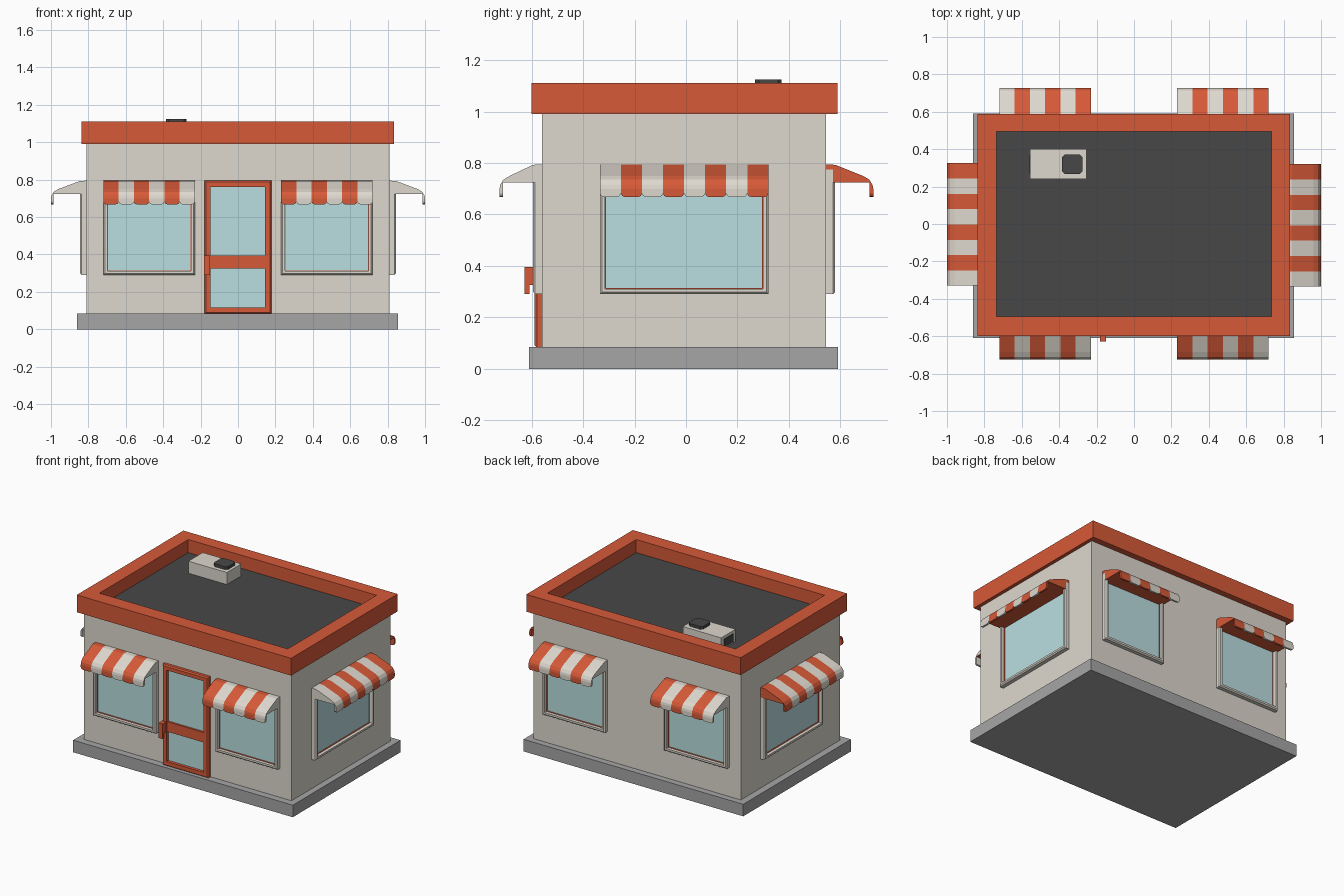
import bpy, bmesh, math
from mathutils import Matrix, Vector

cube = bpy.data.objects.get("Cube")
if cube:
    bpy.data.objects.remove(cube, do_unlink=True)


def material(name, rgb):
    """Flat material from an sRGB colour."""
    linear = [c / 12.92 if c < 0.04 else ((c + 0.055) / 1.055) ** 2.4 for c in rgb]
    mat = bpy.data.materials.new(name)
    mat.use_nodes = True
    mat.diffuse_color = (*linear, 1)
    bsdf = mat.node_tree.nodes["Principled BSDF"]
    bsdf.inputs["Base Color"].default_value = (*linear, 1)
    bsdf.inputs["Roughness"].default_value = 0.9
    return mat


CREAM, RED, GLASS, DARK, GREY = range(5)
MATERIALS = [
    material("cream plaster", (0.87, 0.85, 0.81)),
    material("brick red", (0.84, 0.35, 0.22)),
    material("pale blue glass", (0.73, 0.87, 0.88)),
    material("charcoal", (0.28, 0.28, 0.28)),
    material("concrete grey", (0.65, 0.65, 0.65)),
]


class Part:
    """Collects solids into one named object."""

    def __init__(self, name, matrix=Matrix()):
        self.name, self.matrix, self.bm = name, matrix, bmesh.new()

    def loft(self, loops, mat, closed=False):
        """Skin successive vertex loops; cap the ends unless closed."""
        rows = [[self.bm.verts.new(p) for p in loop] for loop in loops]
        n = len(rows[0])
        faces = []
        pairs = list(zip(rows, rows[1:]))
        if closed:
            pairs.append((rows[-1], rows[0]))
        else:
            faces += [self.bm.faces.new(rows[0]), self.bm.faces.new(rows[-1])]
        for a, b in pairs:
            for i in range(n):
                j = (i + 1) % n
                faces.append(self.bm.faces.new((a[i], a[j], b[j], b[i])))
        bmesh.ops.recalc_face_normals(self.bm, faces=faces)
        for f in faces:
            f.material_index = mat
        return faces

    def box(self, x, y, z, mat):
        return self.loft([[(x[0], y[0], h), (x[1], y[0], h), (x[1], y[1], h), (x[0], y[1], h)]
                          for h in z], mat)

    def frame(self, x, z, border, near, far, mat, bevel=0.008):
        """Rectangular frame in the facade plane, from depth near to far."""
        def loop(inset, d):
            x0, x1, z0, z1 = x[0] + inset, x[1] - inset, z[0] + inset, z[1] - inset
            return [(x0, -d, z0), (x1, -d, z0), (x1, -d, z1), (x0, -d, z1)]
        return self.loft([loop(0, near), loop(0, far - bevel), loop(bevel, far),
                          loop(border, far), loop(border, near)], mat, closed=True)

    def finish(self):
        mesh = bpy.data.meshes.new(self.name)
        self.bm.transform(self.matrix)
        self.bm.to_mesh(mesh)
        self.bm.free()
        for mat in MATERIALS:
            mesh.materials.append(mat)
        obj = bpy.data.objects.new(self.name, mesh)
        bpy.context.collection.objects.link(obj)


def block(name, x, y, z, mat):
    part = Part(name)
    part.box(x, y, z, mat)
    part.finish()


# Building shell
block("foundation", (-0.86, 0.855), (-0.61, 0.59), (0, 0.085), GREY)
block("walls", (-0.81, 0.81), (-0.56, 0.545), (0.085, 1.0), CREAM)
block("roof_deck", (-0.75, 0.75), (-0.51, 0.51), (0.995, 1.02), DARK)

parapet = Part("parapet")


def parapet_loop(x0, x1, y0, y1, z):
    return [(x0, y0, z), (x1, y0, z), (x1, y1, z), (x0, y1, z)]


OUTER, INNER = (-0.838, 0.835, -0.6, 0.588), (-0.735, 0.735, -0.495, 0.495)
parapet.loft([parapet_loop(*r, z) for r, z in
              ((OUTER, 0.99), (OUTER, 1.112), (INNER, 1.112), (INNER, 0.99))], RED, closed=True)
parapet.finish()

# Rooftop air conditioner
unit = Part("air_conditioner")
unit.box((-0.555, -0.255), (0.24, 0.4), (1.02, 1.105), CREAM)
unit.box((-0.56, -0.554), (0.27, 0.37), (1.03, 1.085), DARK)
unit.finish()
fan = Part("air_conditioner_fan")
fan.box((-0.385, -0.275), (0.268, 0.372), (1.1, 1.125), DARK)
bmesh.ops.bevel(fan.bm, geom=[e for e in fan.bm.edges
                              if abs(e.verts[0].co.z - e.verts[1].co.z) > 0.01],
                offset=0.015, segments=1, affect='EDGES')
for f in fan.bm.faces:
    f.material_index = DARK
fan.finish()


def window(name, matrix, u, wall):
    """Framed pane with a thin red lining."""
    part = Part(name, matrix)
    z = (0.29, 0.775)
    part.frame(u, z, 0.021, wall - 0.01, wall + 0.034, CREAM)
    part.frame((u[0] + 0.015, u[1] - 0.015), (z[0] + 0.015, z[1] - 0.015), 0.009,
               wall - 0.01, wall + 0.012, RED, 0.001)
    part.box((u[0] + 0.015, u[1] - 0.015), (-wall - 0.005, -wall + 0.01),
             (z[0] + 0.015, z[1] - 0.015), GLASS)
    part.finish()


def awning(name, matrix, u, wall, reach, stripes, first):
    """Striped canopy with a red underside and scalloped valance."""
    part = Part(name, matrix)
    width = (u[1] - u[0]) / stripes
    front = reach - 0.014
    profile = [(wall - 0.005, 0.724), (wall - 0.005, 0.795), (wall + 0.035, 0.793),
               (reach - 0.04, 0.75), (reach - 0.015, 0.735), (reach - 0.003, 0.715),
               (reach, 0.7), (front, 0.7), (front, 0.724)]
    for i in range(stripes):
        a, b = u[0] + i * width, u[0] + (i + 1) * width
        mat = (first, CREAM + RED - first)[i % 2]
        for f in part.loft([[(s, -d, z) for d, z in profile] for s in (a, b)], mat):
            if f.normal.z < -0.9 and f.calc_center_median().z > 0.71:
                f.material_index = RED
        # rounded flap hanging from the front edge
        flap = [(a, 0.7), (a, 0.682), (a + 0.005, 0.672), (a + 0.014, 0.668),
                (b - 0.014, 0.668), (b - 0.005, 0.672), (b, 0.682), (b, 0.7)]
        part.loft([[(s, -d, z) for s, z in flap] for d in (front, reach)], mat)
    part.finish()


# Four facades: name, turn, wall distance, awning reach, openings, stripe count, first colour
PAIR = [(-0.72, -0.23), (0.23, 0.72)]
FACADES = [
    ("front", 0, 0.56, 0.725, PAIR, 6, RED),
    ("right", 90, 0.81, 1.0, [(-0.335, 0.32)], 8, CREAM),
    ("back", 180, 0.545, 0.728, PAIR, 6, RED),
    ("left", 270, 0.81, 1.0, [(-0.325, 0.33)], 8, RED),
]
for side, turn, wall, reach, openings, stripes, first in FACADES:
    matrix = Matrix.Rotation(math.radians(turn), 4, 'Z')
    for k, u in enumerate(openings):
        suffix = f"{side}_{k + 1}"
        window("window_" + suffix, matrix, u, wall)
        awning("awning_" + suffix, matrix, u, wall, reach, stripes, first)

# Glazed door
door = Part("door")
door.frame((-0.18, 0.178), (0.083, 0.795), 0.034, 0.55, 0.588, RED)
door.box((-0.16, 0.16), (-0.581, -0.55), (0.325, 0.395), RED)
door.box((-0.16, 0.16), (-0.567, -0.55), (0.1, 0.78), GLASS)
door.box((-0.16, 0.16), (-0.581, -0.55), (0.085, 0.117), RED)
door.finish()

# Hooked door handle
handle = Part("door_handle")
hook = [(0.58, 0.395), (0.627, 0.395), (0.627, 0.29), (0.609, 0.29), (0.609, 0.325), (0.58, 0.325)]
handle.loft([[(x, -d, z) for d, z in hook] for x in (-0.182, -0.15)], RED)
handle.finish()
